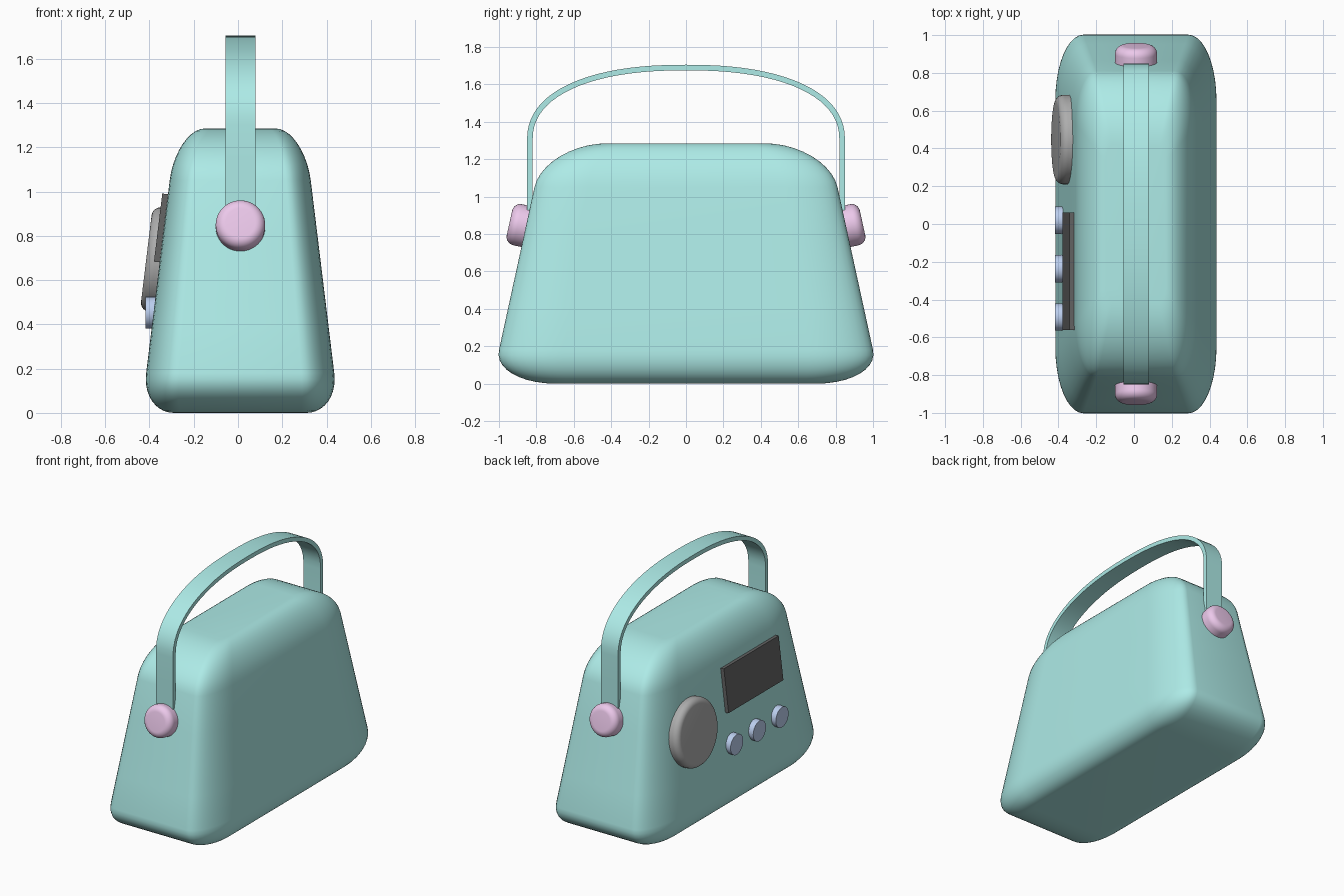
import bpy, bmesh
from math import sin, cos, pi, atan
from mathutils import Vector, Matrix

if "Cube" in bpy.data.objects:
    bpy.data.objects.remove(bpy.data.objects["Cube"])

CX = 0.01            # body centre in x
SX, SY = 0.122, 0.218  # wall slopes


def material(name, rgb):
    m = bpy.data.materials.new(name)
    m.diffuse_color = (*rgb, 1)
    m.use_nodes = True
    m.node_tree.nodes["Principled BSDF"].inputs["Base Color"].default_value = m.diffuse_color
    return m


TEAL = material("teal", (0.42, 0.83, 0.80))
PINK = material("pink", (0.84, 0.58, 0.83))
GREY = material("dark_grey", (0.42, 0.42, 0.42))
BLACK = material("black", (0.13, 0.13, 0.13))
BLUE = material("blue", (0.50, 0.62, 0.86))


def finish(name, bm, mat, angle=0.7):
    bmesh.ops.recalc_face_normals(bm, faces=bm.faces)
    me = bpy.data.meshes.new(name)
    bm.to_mesh(me)
    bm.free()
    ob = bpy.data.objects.new(name, me)
    bpy.context.collection.objects.link(ob)
    me.materials.append(mat)
    bpy.ops.object.select_all(action='DESELECT')
    bpy.context.view_layer.objects.active = ob
    ob.select_set(True)
    bpy.ops.object.shade_smooth_by_angle(angle=angle)
    return ob


def loft(bm, rings, caps=True):
    vs = [[bm.verts.new(p) for p in r] for r in rings]
    n = len(vs[0])
    for a, b in zip(vs, vs[1:]):
        for i in range(n):
            j = (i + 1) % n
            bm.faces.new((a[i], a[j], b[j], b[i]))
    if caps:
        bm.faces.new(vs[0])
        bm.faces.new(vs[-1])


def half(z):
    """Half width and half length of the tapered body at height z."""
    return 0.425 - SX * (z - 0.18), 1.0 - SY * (z - 0.18)


def body_ring(z, s, c, n=10):
    hx, hy = half(z)
    pts = []
    for q, (sx, sy) in enumerate(((1, 1), (-1, 1), (-1, -1), (1, -1))):
        for k in range(n + 1):
            a = (q + k / n) * pi / 2
            pts.append((CX + hx * (sx * (s - c) + c * cos(a)),
                        hy * (sy * (s - c) + c * sin(a)), z))
    return pts


# body: rounded, tapered block
rings = []
N = 10
for i in range(N, -1, -1):
    t = i / N * pi / 2
    rings.append(body_ring(0.18 - 0.18 * sin(t), 0.67 + 0.33 * cos(t), 0.08 + 0.27 * cos(t)))
for z in (0.4, 0.6, 0.8):
    rings.append(body_ring(z, 1, 0.35))
for i in range(N + 1):
    t = i / N * pi / 2
    rings.append(body_ring(1.05 + 0.235 * sin(t), 0.55 + 0.45 * cos(t), 0.12 + 0.23 * cos(t)))
bm = bmesh.new()
loft(bm, rings)
finish("body", bm, TEAL, 1.0)

# carrying handle: flat strap swept along a squarish arch
path = [(0.835, 0.90), (0.835, 1.1)]
M = 40
for i in range(M + 1):
    t = pi * i / M
    c, s = cos(t), sin(t)
    e = 2 / 2.3
    path.append((0.835 * abs(c) ** e * (1 if c > 0 else -1), 1.30 + 0.39 * abs(s) ** e))
path += [(-0.835, 1.1), (-0.835, 0.90)]
rings = []
for i, p in enumerate(path):
    a, b = path[max(i - 1, 0)], path[min(i + 1, len(path) - 1)]
    d = Vector((b[0] - a[0], b[1] - a[1])).normalized()
    ny, nz = d.y * 0.015, -d.x * 0.015
    rings.append([(0.012 + x, p[0] + k * ny, p[1] + k * nz)
                  for x, k in ((-0.068, -1), (0.068, -1), (0.068, 1), (-0.068, 1))])
bm = bmesh.new()
loft(bm, rings)
finish("handle", bm, TEAL)


def disc(name, centre, normal, radius, inner, outer, rim, mat):
    """Round button: sunk by inner, standing out by outer, rim rounded by rim."""
    prof = [(radius, -inner)]
    steps = 8 if rim else 0
    for k in range(steps + 1):
        t = k / max(steps, 1) * pi / 2
        prof.append((radius - rim * (1 - cos(t)), outer - rim * (1 - sin(t))))
    rot = Vector(normal).to_track_quat('Z', 'Y').to_matrix().to_4x4()
    bm = bmesh.new()
    loft(bm, [[(r * cos(2 * pi * i / 48), r * sin(2 * pi * i / 48), h) for i in range(48)]
              for r, h in prof])
    bm.transform(Matrix.Translation(centre) @ rot)
    return finish(name, bm, mat)


def wall_x(z):
    return CX - half(z)[0]


# handle pivots
for side, tag in ((1, "back"), (-1, "front")):
    disc("handle_pivot_" + tag, (0.011, side * half(0.84)[1], 0.84), (0, side, SY),
         0.112, 0.02, 0.09, 0.045, PINK)

# speaker on the left wall
disc("speaker", (wall_x(0.69), 0.447, 0.69), (-1, 0, SX), 0.237, 0.02, 0.062, 0.04, GREY)

# tuning knobs
for i, y in enumerate((0.02, -0.237, -0.493)):
    disc(f"tuning_knob_{i + 1}", (-0.38, y, 0.453), (-1, 0, 0), 0.072, 0.02, 0.037, 0, BLUE)

# display panel
bm = bmesh.new()
bmesh.ops.create_cube(bm, size=1)
bm.transform(Matrix.Translation((wall_x(0.835) - 0.008, -0.25, 0.835))
             @ Matrix.Rotation(atan(SX), 4, 'Y')
             @ Matrix.Diagonal((0.036, 0.62, 0.31, 1)))
finish("display", bm, BLACK)
